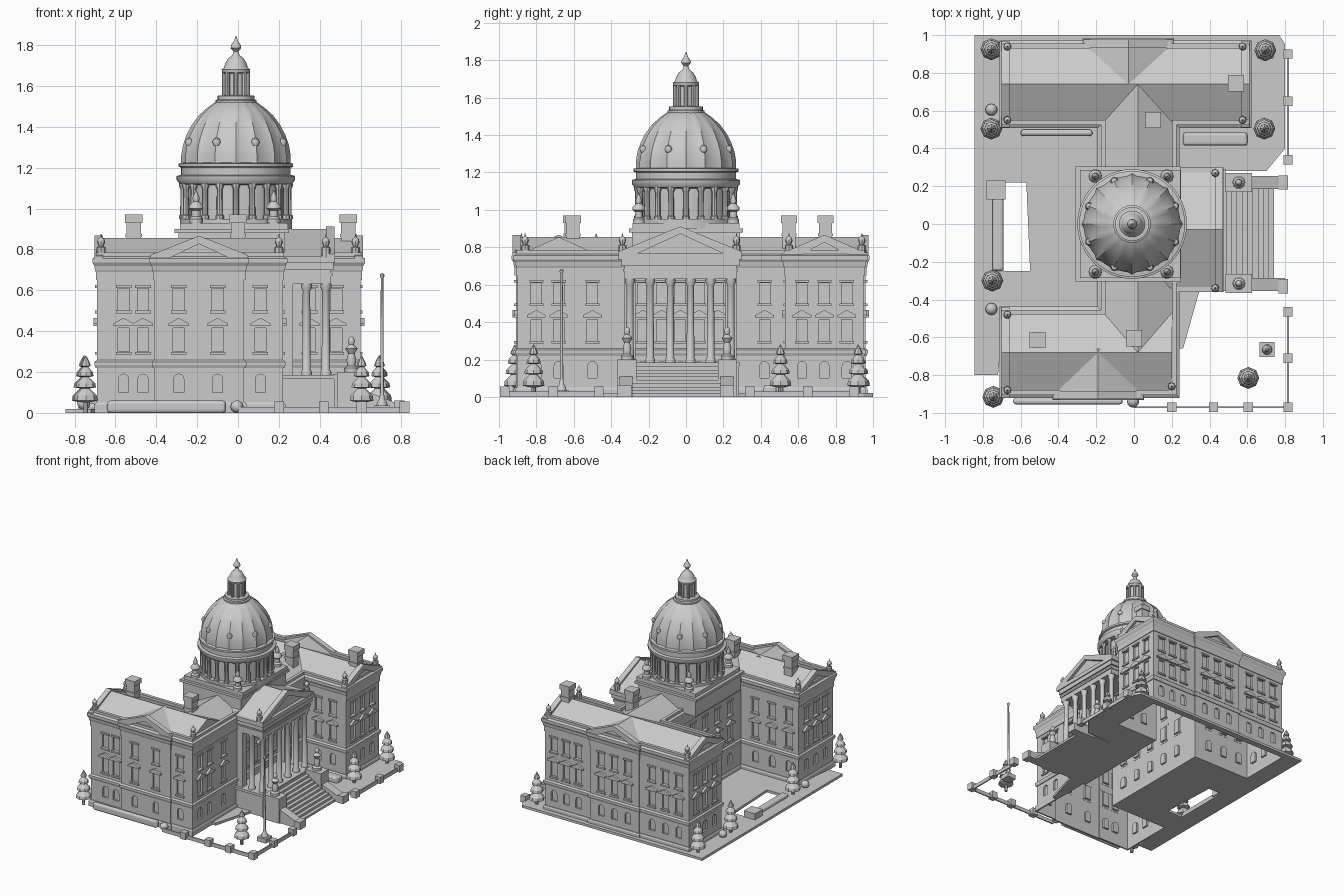
import bpy, bmesh, math
from math import sin, cos, pi

if "Cube" in bpy.data.objects:
    bpy.data.objects.remove(bpy.data.objects["Cube"])

stone = bpy.data.materials.new("pale_grey_stone")
stone.diffuse_color = (0.6, 0.6, 0.6, 1)
stone.use_nodes = True
stone.node_tree.nodes["Principled BSDF"].inputs["Base Color"].default_value = stone.diffuse_color


def make(name, verts, faces, smooth=False):
    me = bpy.data.meshes.new(name)
    me.from_pydata(verts, [], faces)
    bm = bmesh.new()
    bm.from_mesh(me)
    bmesh.ops.recalc_face_normals(bm, faces=bm.faces)
    bm.to_mesh(me)
    bm.free()
    me.materials.append(stone)
    ob = bpy.data.objects.new(name, me)
    bpy.context.collection.objects.link(ob)
    if smooth:
        bpy.ops.object.select_all(action='DESELECT')
        ob.select_set(True)
        bpy.context.view_layer.objects.active = ob
        bpy.ops.object.shade_smooth_by_angle(angle=math.radians(40))
    return ob


def prisms(name, items):
    """items: (2D points, start, end, axis); axis is the extrusion direction."""
    vs, fs = [], []
    for pts, a, b, ax in items:
        n, k = len(pts), len(vs)
        for t in (a, b):
            vs += [{'x': (t, u, v), 'y': (u, t, v), 'z': (u, v, t)}[ax] for u, v in pts]
        fs += [list(range(k, k + n)), list(range(k + n, k + 2 * n))]
        fs += [[k + i, k + (i + 1) % n, k + n + (i + 1) % n, k + n + i] for i in range(n)]
    return make(name, vs, fs)


def boxes(name, lst):
    return prisms(name, [([(a, c), (b, c), (b, d), (a, d)], e, f, 'z') for a, b, c, d, e, f in lst])


def cbox(x, y, w, d, z0, z1):
    return (x - w / 2, x + w / 2, y - d / 2, y + d / 2, z0, z1)


def lathe(name, prof, segs, places, rib=None, smooth=True):
    vs, fs = [], []
    for px, py, pz in places:
        k = len(vs)
        for r, z in prof:
            for i in range(segs):
                a = 2 * pi * i / segs
                q = r * (rib(i) if rib else 1)
                vs.append((px + q * cos(a), py + q * sin(a), pz + z))
        for j in range(len(prof) - 1):
            for i in range(segs):
                i2 = (i + 1) % segs
                fs.append([k + j * segs + i, k + j * segs + i2, k + (j + 1) * segs + i2, k + (j + 1) * segs + i])
        fs.append(list(range(k, k + segs)))
        fs.append(list(range(len(vs) - segs, len(vs))))
    return make(name, vs, fs, smooth)


def sweep(name, poly, prof):
    """Sweep a closed (offset, z) profile around a right-angled outline."""
    n, m, vs, fs = len(poly), len(prof), [], []
    for i, (x, y) in enumerate(poly):
        n1, n2 = [((q[1] - p[1]) / math.dist(p, q), (p[0] - q[0]) / math.dist(p, q))
                  for p, q in ((poly[i - 1], (x, y)), ((x, y), poly[(i + 1) % n]))]
        vs += [(x + o * (n1[0] + n2[0]), y + o * (n1[1] + n2[1]), z) for o, z in prof]
    for i in range(n):
        for j in range(m):
            j2, k = (j + 1) % m, (i + 1) % n
            fs.append([i * m + j, k * m + j, k * m + j2, i * m + j2])
    return make(name, vs, fs)


# main walls, with window recesses cut in and the underside left open
plan = [(-.69, -.9), (-.41, -.9), (-.41, -.91), (.03, -.91), (.03, -.9), (.22, -.9),
        (.22, .53), (.6, .53), (.6, .95), (.19, .95), (.19, .96), (-.25, .96), (-.25, .95),
        (-.69, .95), (-.69, .53), (-.17, .53), (-.17, -.46), (-.69, -.46)]
walls = prisms("main_walls", [(plan, 0, .75, 'z')])
faces = [('y', -.9, -1, (-.56, -.465, .11)), ('y', -.91, -1, (-.29, -.1)),
         ('y', .95, 1, (-.6, -.48, -.36, .3, .41, .52)), ('y', .96, 1, (-.15, -.03, .09)),
         ('x', .6, 1, (.62, .74, .86)), ('x', .22, 1, (-.8, -.68, -.5, -.23, -.13, -.03, .07, .17, .42)),
         ('x', -.69, -1, (-.8, -.68, -.56, .62, .74, .86)), ('y', .53, -1, (-.6, -.45, -.3, .35, .48)),
         ('y', -.46, 1, (-.6, -.45, -.3)), ('x', -.17, -1, (-.32, -.16, 0, .16, .32))]
cut, hoods, sills = [], [], []
for ax, w, s, us in faces:
    for u in us:
        def rect(h, z0, z1):
            return [(u - h, z0), (u + h, z0), (u + h, z1), (u - h, z1)]
        inn, out = w - s * .015, w + s * .008
        arch = [(u - .025, .1), (u + .025, .1)] + [(u + .025 * cos(a * pi / 6), .165 + .025 * sin(a * pi / 6)) for a in range(7)]
        for p in (arch, rect(.028, .3, .415), rect(.028, .5, .61)):
            cut.append((p, inn, out, ax))
        hoods.append(([(u - .05, .425), (u + .05, .425), (u + .05, .437), (u, .465), (u - .05, .437)], w - s * .002, w + s * .018, ax))
        for z in (.285, .487, .612):
            sills.append((rect(.038, z, z + .013), w - s * .002, w + s * .01, ax))
cutter = prisms("window_cutter", cut)
cutter.hide_render = True
mod = walls.modifiers.new("cut", 'BOOLEAN')
mod.operation, mod.object, mod.solver = 'DIFFERENCE', cutter, 'EXACT'
dg = bpy.context.evaluated_depsgraph_get()
me = bpy.data.meshes.new_from_object(walls.evaluated_get(dg))
walls.modifiers.clear()
walls.data = me
bpy.data.objects.remove(cutter)
bm = bmesh.new()
bm.from_mesh(me)
bmesh.ops.delete(bm, geom=[f for f in bm.faces if f.calc_center_median().z < .01], context='FACES')
bm.to_mesh(me)
bm.free()
prisms("window_hoods", hoods)
prisms("window_sills", sills)

# plinth, string course and cornice
sweep("plinth", plan, [(0, 0), (.012, 0), (.012, .04), (.006, .05), (0, .05)])
sweep("string_course", plan, [(0, .22), (.006, .22), (.012, .235), (.012, .25), (0, .26)])
sweep("cornice", plan, [(0, .65), (.006, .65), (.006, .69), (.01, .7), (.013, .72), (.022, .735),
                        (.022, .755), (.005, .765), (.005, .785), (-.02, .785), (-.02, .75)])


# gable roofs with raking cornices
def gable(name, ax, c, half, a, b, z0, z1, rake=(True, True)):
    items = [([(c - half, z0), (c + half, z0), (c, z1)], a, b, ax)]
    t, s = .028, 1 if b > a else -1
    band = [(c - half - .02, z0 - .008), (c - half + .06, z0 - .008), (c, z1 - t), (c + half - .06, z0 - .008),
            (c + half + .02, z0 - .008), (c + half + .02, z0 + .012), (c, z1 + .012), (c - half - .02, z0 + .012)]
    for on, e, d in ((rake[0], a, -s), (rake[1], b, s)):
        if on:
            items.append((band, e - d * .02, e + d * .022, ax))
    prisms(name, items)


gable("front_wing_roof", 'x', -.68, .22, -.68, .2, .755, .855, (True, False))
gable("back_wing_roof", 'x', .74, .21, -.68, .59, .755, .855)
gable("middle_roof", 'y', .02, .19, -.68, .74, .755, .855, (False, False))
gable("front_pediment", 'y', -.19, .22, -.66, -.905, .76, .855, (False, True))
gable("back_pediment", 'y', -.03, .22, .74, .955, .76, .855, (False, True))
gable("portico_roof", 'x', -.03, .31, 0, .45, .765, .9, (False, True))

# portico: podium, entablature, piers and columns
boxes("portico_podium", [(.2, .48, -.34, .28, 0, .185), (.2, .485, -.35, .29, .165, .185)])
boxes("portico_entablature", [(.2, .455, -.33, .27, .63, .7), (.2, .462, -.337, .277, .67, .685),
                              (.2, .467, -.345, .285, .7, .735), (.2, .475, -.36, .3, .735, .768)])
boxes("portico_piers", [(.21, .27, y - .03, y + .03, .18, .64) for y in (-.3, .24)])
cols = [(.43, -.3 + .108 * i, 0) for i in range(6)] + [(.335, -.3, 0), (.335, .24, 0)]
lathe("portico_columns", [(.027, .185), (.027, .2), (.021, .21), (.018, .595), (.027, .615), (.027, .632)], 16, cols)

# entrance stairs and cheek walls
steps = [(.46, 0), (.46, .18)]
for i in range(10):
    steps += [(.49 + .028 * i, .18 - .018 * i), (.49 + .028 * i, .162 - .018 * i)]
prisms("entrance_stairs", [(steps, -.3, .2, 'y')])
cheek = [(.47, 0), (.8, 0), (.8, .05), (.77, .05), (.62, .11), (.62, .19), (.47, .19)]
prisms("stair_cheeks", [(cheek, y - .035, y + .035, 'y') for y in (.22, -.32)])
boxes("stair_pedestals", [cbox(.555, y, .14, .1, z, z + h) for y in (.22, -.315) for z, h in ((0, .18), (.18, .02))])
lathe("stair_statues", [(.035, 0), (.035, .02), (.02, .03), (.024, .06), (.016, .09), (.03, .115), (.012, .135),
                        (.018, .15), (.012, .168), (.002, .175)], 10, [(.555, .22, .2), (.555, -.315, .2)])

# roof finials and chimneys
spots = [(-.67, .94), (.575, .94), (.575, .55), (-.67, .55), (-.67, -.48), (-.67, -.88), (.2, -.86),
         (.43, .27), (.43, -.34)]
lathe("roof_finials", [(.022, 0), (.022, .05), (.012, .055), (.02, .075), (.016, .09), (.004, .1), (.002, .115)], 8,
      [(x, y, .76) for x, y in spots])
boxes("chimneys", [cbox(x, y, w, w, a, b) for x, y in ((.1, .55), (.54, .745), (-.51, -.615), (0, -.605))
                   for w, a, b in ((.07, .76, .94), (.085, .93, .97), (.08, .86, .875))])

# dome: square base, drum, colonnade, ribbed shell, lantern
D = (-.01, 0, 0)
boxes("dome_base", [cbox(-.03, 0, .52, .58, .75, .88), cbox(-.03, 0, .56, .61, .88, .9), cbox(-.02, 0, .53, .57, .9, .93)])
lathe("drum", [(.275, .9), (.275, .95), (.238, .95), (.238, 1.115), (.275, 1.12), (.29, 1.14), (.29, 1.16),
               (.268, 1.165), (.268, 1.2), (.28, 1.205), (.28, 1.22), (.255, 1.225)], 48, [D])
ring = [2 * pi * i / 20 for i in range(20)]
lathe("drum_columns", [(.02, .95), (.02, .965), (.015, .97), (.014, 1.095), (.021, 1.11), (.021, 1.122)], 8,
      [(-.01 + .258 * cos(a), .258 * sin(a), 0) for a in ring])
lathe("dome_shell", [(.26, 1.2), (.26, 1.26), (.252, 1.31), (.235, 1.36), (.21, 1.41), (.177, 1.455),
                     (.14, 1.49), (.1, 1.52), (.07, 1.53)], 64, [D], lambda i: 1.03 if i % 4 == 0 else .985)
vs = []
for k in range(8):
    a = pi / 8 + k * pi / 4
    vs.append((-.01 + .247 * cos(a), .247 * sin(a), 1.325))
lathe("dome_round_windows", [(.003, -.022), (.015, -.016), (.021, 0), (.015, .016), (.003, .022)], 10, vs)
lathe("lantern", [(.1, 1.5), (.1, 1.53), (.09, 1.535), (.09, 1.552), (.052, 1.555), (.052, 1.66), (.067, 1.665), (.07, 1.68),
                  (.058, 1.69), (.053, 1.71), (.038, 1.735), (.018, 1.75), (.012, 1.77), (.026, 1.785), (.024, 1.8),
                  (.01, 1.82), (.002, 1.845)], 24, [D])
lathe("lantern_columns", [(.011, 1.55), (.011, 1.668)], 8,
      [(-.01 + .058 * cos(a * pi / 4), .058 * sin(a * pi / 4), 0) for a in range(8)])
lathe("corner_turrets", [(.033, .9), (.033, .95), (.022, .96), (.022, .99), (.036, 1.0), (.034, 1.015), (.014, 1.035),
                         (.018, 1.05), (.002, 1.09)], 10,
      [(-.015 + sx * .19, sy * .253, 0) for sx in (-1, 1) for sy in (-1, 1)])

# ground slabs around the building
slabs = [[(-.845, -.8), (-.72, -.8), (-.69, -.5), (-.69, 1), (-.845, 1)],
         [(-.69, .22), (-.17, .22), (-.17, .53), (-.69, .53)], [(-.69, -.46), (-.17, -.46), (-.17, -.25), (-.69, -.25)],
         [(-.55, -.25), (-.17, -.25), (-.17, .22), (-.57, .22)], [(-.69, .95), (.6, .95), (.6, 1), (-.69, 1)],
         [(.6, .4), (.8, .4), (.8, .95), (.77, 1), (.6, 1)], [(.22, .28), (.7, .28), (.8, .4), (.6, .53), (.22, .53)],
         [(.22, -.66), (.26, -.66), (.35, -.34), (.22, -.34)]]
prisms("ground_slabs", [(p, 0, .02, 'z') for p in slabs])

# low boundary wall with posts
posts = [(.815, y) for y in (.9, .65, .34, -.465, -.71, -.97)] + [(x, -.97) for x in (.2, .42, .605)]
boxes("boundary_posts", [cbox(x, y, .048, .05, 0, .055) for x, y in posts] +
      [cbox(.79, y, .05, .075, 0, .06) for y in (.22, -.33)])
boxes("boundary_rails", [(.81, .82, .34, .9, 0, .03), (.81, .82, -.97, -.465, 0, .03), (0, .815, -.975, -.965, 0, .03)])

# hedges and shrubs
hedges = boxes("hedges", [(-.64, -.06, -.955, -.92, 0, .06), (.26, .6, .415, .485, .01, .065),
                          (-.6, -.22, .465, .5, .01, .06), (-.75, -.69, -.25, .14, .01, .045)])
bev = hedges.modifiers.new("round", 'BEVEL')
bev.width, bev.segments = .016, 3
boxes("court_pedestal", [cbox(-.73, .18, .1, .1, .01, .07)])
lathe("shrubs", [(.008, 0), (.026, .012), (.032, .03), (.026, .048), (.008, .06)], 12,
      [(-.005, -.94, 0), (-.755, .605, .015), (-.755, -.45, .015)])

# conifer trees
tree = [(.012, 0), (.012, .05), (.058, .06), (.054, .085), (.02, .12), (.05, .125), (.046, .145), (.016, .175),
        (.038, .18), (.034, .2), (.012, .225), (.024, .23), (.02, .245), (.002, .28)]
lathe("conifer_trees", tree, 8, [(-.755, .925, 0), (-.755, .505, 0), (-.75, -.3, 0), (-.745, -.915, 0),
                                 (.695, .92, 0), (.69, .505, 0), (.605, -.815, 0)], smooth=False)

# flagpole
boxes("flagpole_base", [cbox(.705, -.665, .08, .08, 0, .035)])
lathe("flagpole", [(.028, .03), (.025, .05), (.013, .07), (.009, .1), (.006, .66), (.011, .668), (.011, .676), (.003, .685)],
      10, [(.705, -.665, 0)])
